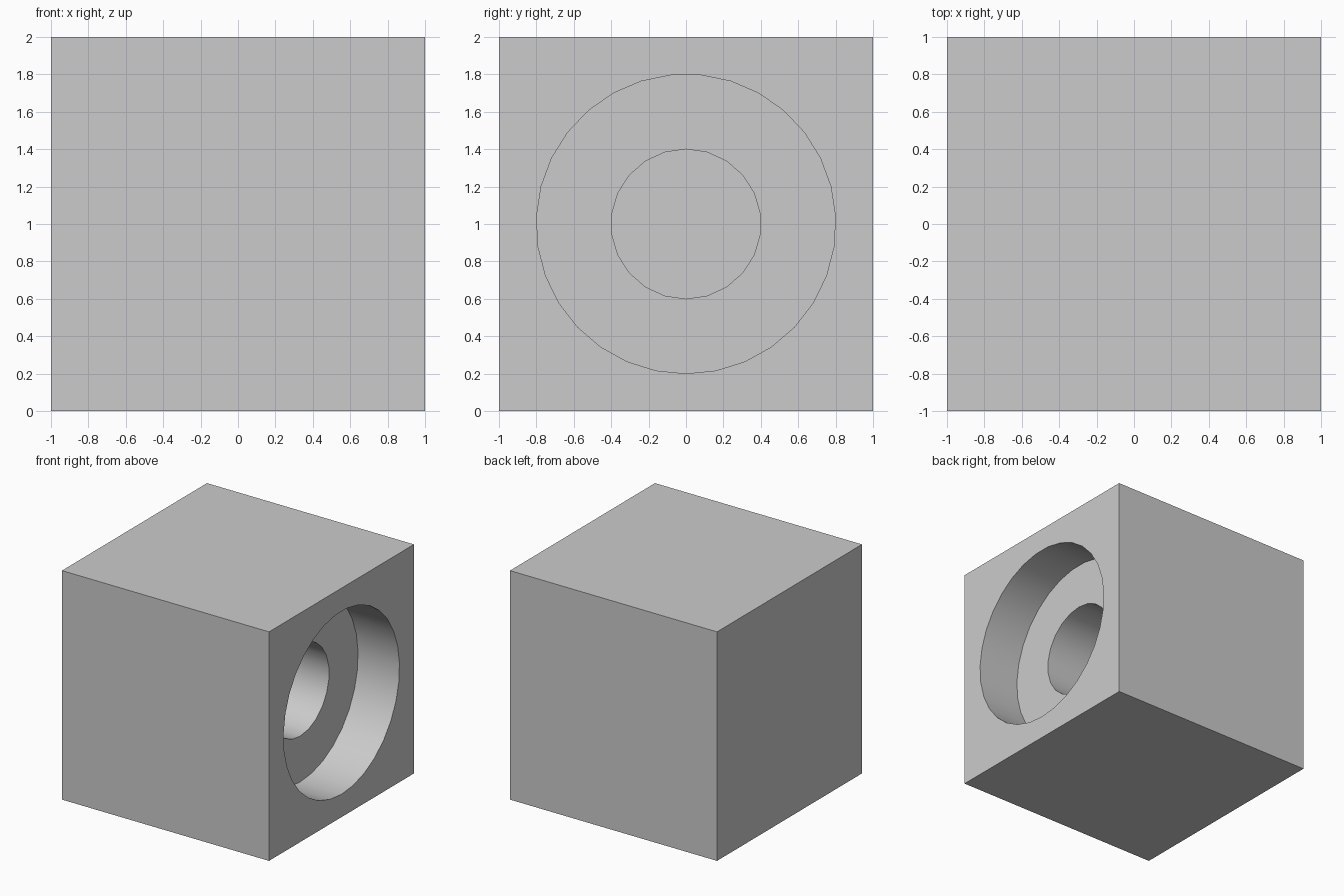
import bpy
import bmesh
from math import sin, cos, tau
from mathutils import Vector

default = bpy.data.objects.get("Cube")
if default:
    bpy.data.objects.remove(default, do_unlink=True)

FACE_X = 1.0      # outer plane that the bores enter
CENTRE_Z = 1.0

# Single plain grey
grey = bpy.data.materials.new("plain_grey")
grey.use_nodes = True
colour = (0.6, 0.6, 0.6, 1.0)
grey.diffuse_color = colour
grey.node_tree.nodes["Principled BSDF"].inputs["Base Color"].default_value = colour


def bore_cutter(name, radius, depth, sides):
    """Prism along x, sunk to the given depth, with a vertex at the bottom."""
    bm = bmesh.new()
    ring = []
    for i in range(sides):
        a = tau * i / sides
        ring.append(bm.verts.new((FACE_X - depth, radius * sin(a),
                                  CENTRE_Z - radius * cos(a))))
    cap = bm.faces.new(ring)
    grown = bmesh.ops.extrude_face_region(bm, geom=[cap])["geom"]
    moved = [v for v in grown if isinstance(v, bmesh.types.BMVert)]
    bmesh.ops.translate(bm, verts=moved, vec=Vector((depth + 0.2, 0, 0)))
    bmesh.ops.recalc_face_normals(bm, faces=bm.faces)
    mesh = bpy.data.meshes.new(name)
    bm.to_mesh(mesh)
    bm.free()
    mesh.materials.append(grey)
    cutter = bpy.data.objects.new(name, mesh)
    bpy.context.collection.objects.link(cutter)
    cutter.hide_render = True
    return cutter


# Solid block
bpy.ops.mesh.primitive_cube_add(size=2, location=(0, 0, CENTRE_Z))
block = bpy.context.object
block.name = "counterbored_block"
block.data.materials.append(grey)
bpy.ops.object.transform_apply(location=True)

# Wide shallow recess, then the narrow blind bore in its floor
cutters = [bore_cutter("wide_recess", 0.8, 0.4, 31),
           bore_cutter("narrow_bore", 0.4, 1.2, 22)]
bpy.context.view_layer.objects.active = block
for cutter in cutters:
    cut = block.modifiers.new(cutter.name, 'BOOLEAN')
    cut.operation = 'DIFFERENCE'
    cut.solver = 'EXACT'
    cut.object = cutter
    bpy.ops.object.modifier_apply(modifier=cut.name)
    bpy.data.objects.remove(cutter, do_unlink=True)

# Round bore walls, crisp edges
block.select_set(True)
bpy.ops.object.shade_smooth_by_angle()
